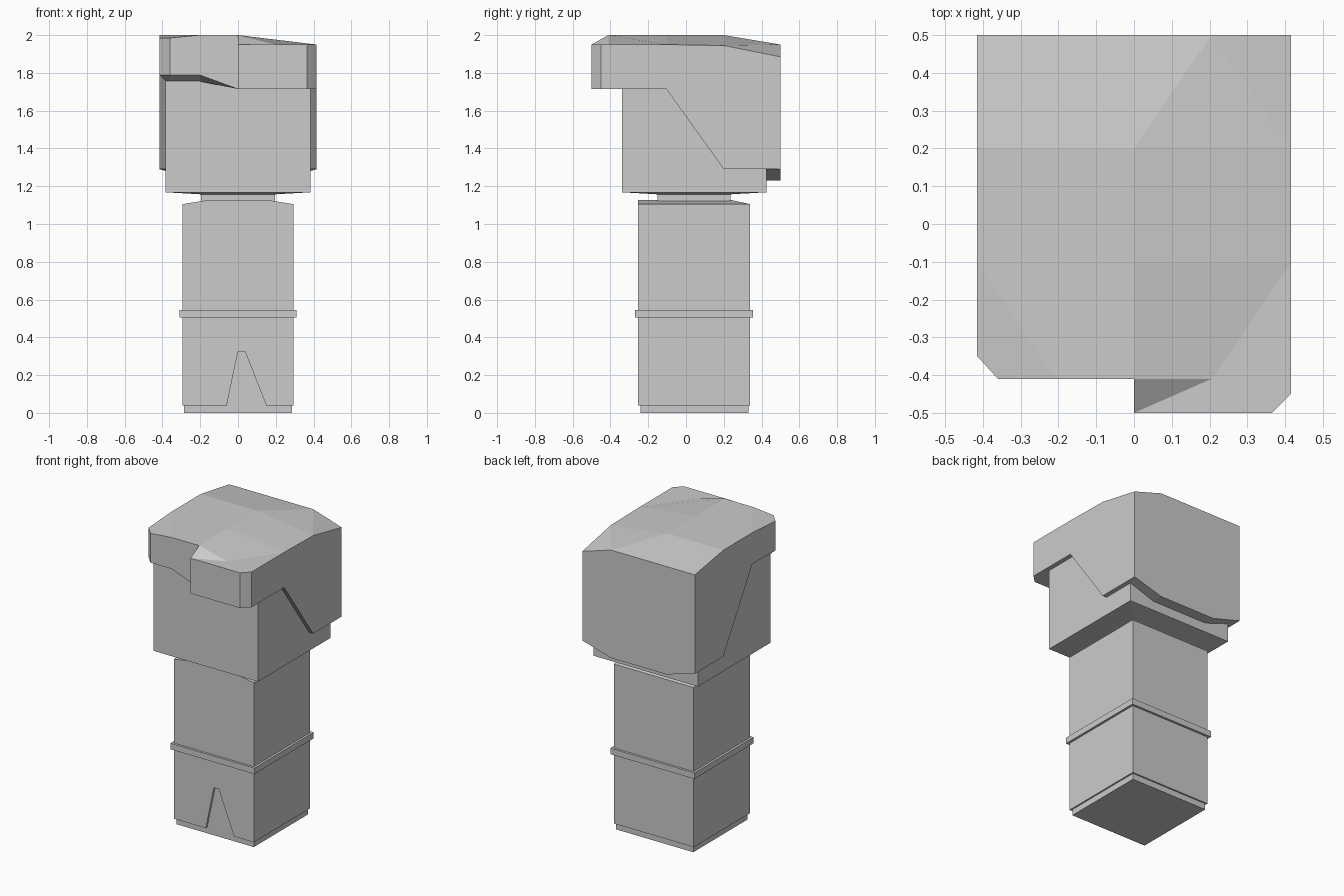
import bpy, bmesh

if "Cube" in bpy.data.objects:
    bpy.data.objects.remove(bpy.data.objects["Cube"])


def make(name, bm):
    bmesh.ops.recalc_face_normals(bm, faces=bm.faces)
    me = bpy.data.meshes.new(name)
    bm.to_mesh(me)
    bm.free()
    ob = bpy.data.objects.new(name, me)
    bpy.context.collection.objects.link(ob)
    return ob


def stack(name, *rings):
    """Closed block lofted through rectangles (half width, y front, y back, z)."""
    bm = bmesh.new()
    loops = [[bm.verts.new(p) for p in ((-w, a, z), (w, a, z), (w, b, z), (-w, b, z))]
             for w, a, b, z in rings]
    for lo, hi in zip(loops, loops[1:]):
        for i in range(4):
            j = (i + 1) % 4
            bm.faces.new((lo[i], lo[j], hi[j], hi[i]))
    bm.faces.new(loops[0][::-1])
    bm.faces.new(loops[-1])
    return make(name, bm)


# body: inner hem, coat with sloped shoulders, belt
stack("hem", (.285, -.24, .33, 0), (.285, -.24, .33, .42))
coat = stack("coat", (.295, -.255, .34, .04), (.295, -.255, .34, 1.105),
             (.15, -.255, .235, 1.128))
stack("belt", (.31, -.27, .355, .505), (.31, -.27, .355, .545))

# tapered slit in the coat front
bm = bmesh.new()
f = bm.faces.new([bm.verts.new((x, -.4, z)) for x, z in
                  ((-.068, 0), (.165, 0), (.037, .325), (0, .325))])
ext = bmesh.ops.extrude_face_region(bm, geom=[f])
for v in ext["geom"]:
    if isinstance(v, bmesh.types.BMVert):
        v.co.y = -.22
cutter = make("slit_cutter", bm)
cutter.hide_render = True
mod = coat.modifiers.new("slit", 'BOOLEAN')
mod.operation = 'DIFFERENCE'
mod.object = cutter
bpy.context.view_layer.objects.active = coat
bpy.ops.object.modifier_apply(modifier=mod.name)
bpy.data.objects.remove(cutter)

# neck and head
stack("neck", (.195, -.15, .235, 1.1), (.195, -.15, .235, 1.18))
stack("head", (.195, -.15, .235, 1.157), (.385, -.34, .425, 1.168), (.385, -.34, .425, 1.82))

# hair outline: x, y, top z, bottom z
outline = [
    (0, -.5, 1.95, 1.715), (.365, -.5, 1.95, 1.715), (.415, -.45, 1.95, 1.715),
    (.415, -.105, 1.95, 1.715), (.415, .2, 1.945, 1.29), (.415, .5, 1.885, 1.29),
    (.205, .5, 1.95, 1.23), (-.205, .5, 1.95, 1.23), (-.415, .5, 1.95, 1.29),
    (-.415, .2, 2, 1.29), (-.415, -.105, 2, 1.79), (-.415, -.35, 1.985, 1.79),
    (-.36, -.41, 1.985, 1.79), (-.205, -.41, 2, 1.79), (0, -.41, 2, 1.715)]
bm = bmesh.new()
top = [bm.verts.new((x, y, t)) for x, y, t, b in outline]
low = [bm.verts.new((x, y, b)) for x, y, t, b in outline]
# underside rim, tucked just into the head
rim = [bm.verts.new((max(-.38, min(.38, x)), max(-.335, min(.42, y)),
                     b - (.035 if i in (11, 12, 13) else 0)))
       for i, (x, y, t, b) in enumerate(outline)]
n = len(outline)
for i in range(n):
    j = (i + 1) % n
    bm.faces.new((low[i], low[j], top[j], top[i]))
    bm.faces.new((rim[i], rim[j], low[j], low[i]))
# faceted crown (15-17 are the inner points)
top += [bm.verts.new(p) for p in ((.205, -.41, 1.95), (0, -.105, 2), (0, .2, 2))]
for face in ((0, 1, 2, 3, 15), (0, 15, 14), (14, 15, 3, 16), (16, 3, 4, 17), (17, 4, 6),
             (4, 5, 6), (17, 6, 7, 8, 9), (9, 10, 16, 17), (10, 13, 14, 16), (10, 11, 12, 13)):
    bm.faces.new([top[k] for k in face])
bmesh.ops.remove_doubles(bm, verts=bm.verts, dist=.0005)
make("hair", bm)
